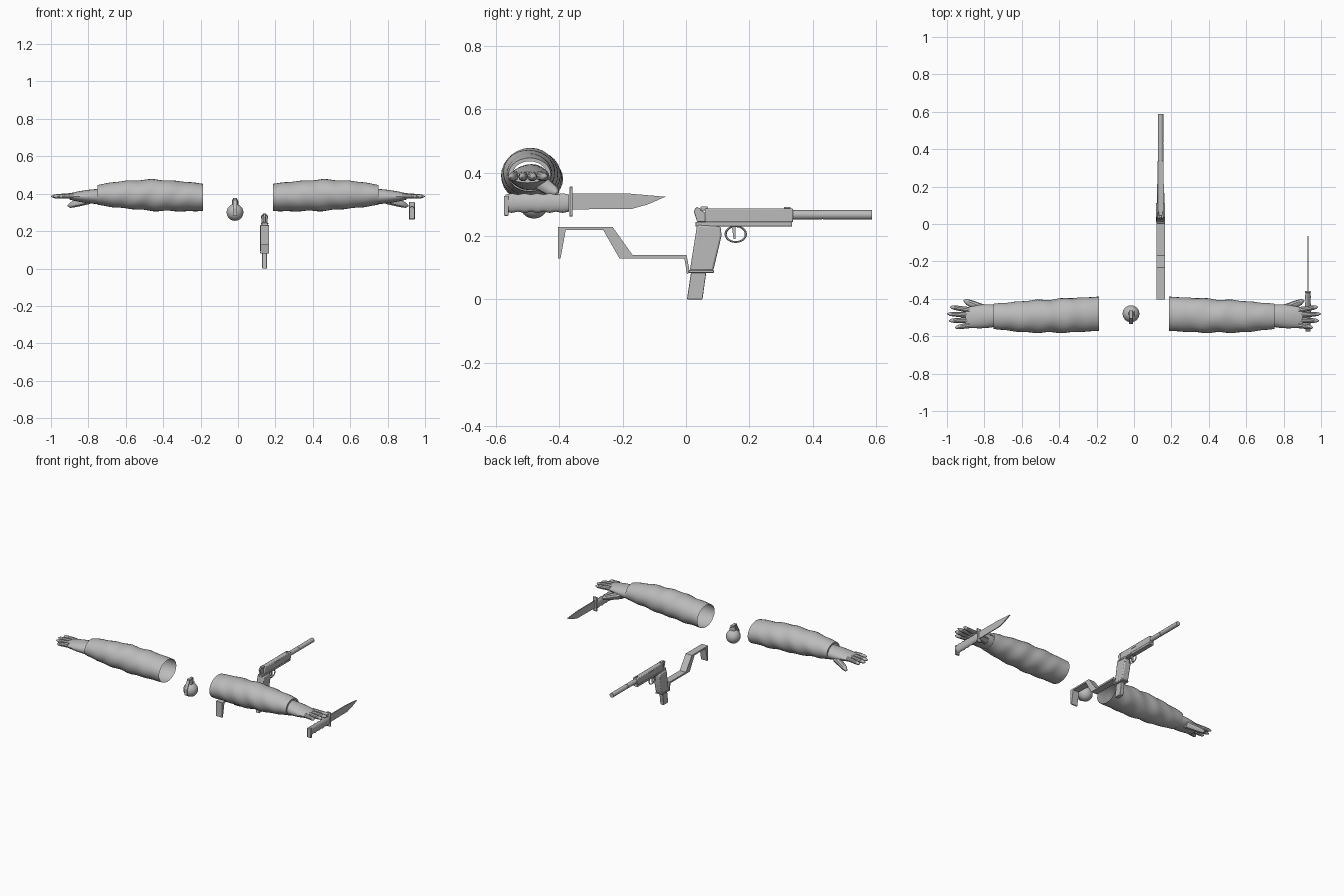
import bpy
import bmesh
from math import sin, cos, pi, tau, radians, sqrt

cube = bpy.data.objects.get("Cube")
if cube:
    bpy.data.objects.remove(cube, do_unlink=True)

grey = bpy.data.materials.new("plain_grey")
grey.use_nodes = True
grey.diffuse_color = (.5, .5, .5, 1)
shader = next(node for node in grey.node_tree.nodes if node.type == 'BSDF_PRINCIPLED')
shader.inputs["Base Color"].default_value = grey.diffuse_color


def finish(name, bm, bevel=0):
    bmesh.ops.recalc_face_normals(bm, faces=bm.faces)
    mesh = bpy.data.meshes.new(name)
    bm.to_mesh(mesh)
    bm.free()
    mesh.materials.append(grey)
    obj = bpy.data.objects.new(name, mesh)
    bpy.context.collection.objects.link(obj)
    bpy.ops.object.select_all(action='DESELECT')
    obj.select_set(True)
    bpy.context.view_layer.objects.active = obj
    bpy.ops.object.shade_smooth_by_angle(angle=radians(35))
    if bevel:
        modifier = obj.modifiers.new("bevel", 'BEVEL')
        modifier.width = bevel
        modifier.segments = 2


def bridge(bm, first, second):
    for i in range(len(first)):
        bm.faces.new((first[i - 1], first[i], second[i], second[i - 1]))


def loft(name, rings, axis=0, sides=16, capped=True, fold=None, mirror=1):
    """Rings are (x, y, z, radius_a, radius_b), set across the given axis."""
    bm = bmesh.new()
    loops = []
    for x, y, z, a, b in rings:
        loop = []
        for i in range(sides):
            angle = tau * i / sides
            swell = fold(x, angle) if fold else 1
            offset = [a * swell * cos(angle), b * swell * sin(angle)]
            offset.insert(axis, 0)
            loop.append(bm.verts.new((mirror * (x + offset[0]), y + offset[1], z + offset[2])))
        loops.append(loop)
    for first, second in zip(loops, loops[1:]):
        bridge(bm, first, second)
    if capped:
        bm.faces.new(loops[0])
        bm.faces.new(loops[-1])
    finish(name, bm)


def plate(name, outline, x, width, bevel=0):
    """Side outline of (y, z) points given thickness across x."""
    bm = bmesh.new()
    near, far = [[bm.verts.new((x + s * width / 2, y, z)) for y, z in outline] for s in (-1, 1)]
    bridge(bm, near, far)
    bm.faces.new(near)
    bm.faces.new(far)
    finish(name, bm, bevel)


def box(name, x, width, back, front, low, high, bevel=0):
    plate(name, [(back, low), (front, low), (front, high), (back, high)], x, width, bevel)


def hoop(name, x, y, z, radius, thickness, squash=1, sides=24):
    """Ring seen round from the side."""
    bm = bmesh.new()
    loops = []
    for i in range(sides):
        around = tau * i / sides
        loop = []
        for j in range(6):
            turn = tau * j / 6
            reach = radius + thickness * cos(turn)
            loop.append(bm.verts.new((x + thickness * sin(turn), y + reach * cos(around),
                                      z + squash * reach * sin(around))))
        loops.append(loop)
    for i in range(sides):
        bridge(bm, loops[i - 1], loops[i])
    finish(name, bm)


def finger(name, start, end, radius, mirror):
    """Tapered tube with a rounded tip."""
    rings = []
    for i in range(9):
        f = i / 8
        r = radius * (1 - f / 3) * sqrt(1 - f ** 8) + .002
        rings.append([p + (q - p) * f for p, q in zip(start, end)] + [r, r])
    loft(name, rings, sides=10, mirror=mirror)


SHOULDER, CUFF, STEPS = .187, .75, 36


def folds(x, angle):
    """Slanting cloth wrinkles that fade towards both hems."""
    fade = min(1, (x - SHOULDER) * 9, (CUFF - x) * 12)
    wave = sin(52 * x + 2.6 * sin(angle)) + .7 * sin(31 * x - 3 * cos(angle))
    return 1 + .026 * max(0, fade) * wave


def sleeve_ring(t):
    bend = .015 * sin(2 * t)
    return (SHOULDER + (CUFF - SHOULDER) * t, -.48 - bend, .38 + bend,
            .092 - .025 * t ** 3, .073 + .012 * sin(pi * t) - .02 * t ** 3)


def palm_ring(t):
    return (.7 + .2 * t, -.488 - .012 * t, .385, .053 + .01 * sin(pi * t), .042 - .025 * t * t)


# Arms: open sleeve with a turned-in cuff, palm, four fingers and a thumb
FINGER_ENDS = {"index": .985, "middle": 1, "ring": .99, "little": .957}
for label, mirror in (("left", 1), ("right", -1)):
    rings = [sleeve_ring(i / STEPS) for i in range(STEPS + 1)]
    x, y, z, a, b = rings[-1]
    rings.append((x, y, z, a * .8, b * .8))
    loft(label + "_sleeve", rings, sides=28, capped=False, fold=folds, mirror=mirror)
    loft(label + "_palm", [palm_ring(i / 8) for i in range(9)], sides=20, mirror=mirror)
    for i, (which, end) in enumerate(FINGER_ENDS.items()):
        start = (.88, -.46 - .027 * i, .389)
        tip = (end, -.443 - .037 * i, .385)
        finger(label + "_" + which + "_finger", start, tip, .014, mirror)
    finger(label + "_thumb", (.79, -.46, .37), (.912, -.41, .335), .024, mirror)

# Knife with a ribbed handle
knife_x = .93
plate("knife_blade", [(-.36, .284), (-.17, .286), (-.12, .3), (-.065, .324), (-.18, .334), (-.36, .334)],
      knife_x, .006)
handle = []
for i in range(11):
    radius = .027 + .004 * (i % 2)
    handle.append((knife_x, -.57 + .02 * i, .304, radius / 2, radius))
loft("knife_handle", handle, axis=1)
box("knife_guard", knife_x, .03, -.368, -.358, .262, .356, bevel=.002)
box("knife_pommel", knife_x, .028, -.575, -.56, .264, .327, bevel=.003)

# Grenade: round body, neck, safety lever and pull ring
grenade_x, grenade_y = -.016, -.48
body = []
for i in range(13):
    angle = pi * (i + .1) / 12.2
    radius = .045 * sin(angle)
    body.append((grenade_x, grenade_y, .3 - .045 * cos(angle), radius, radius))
loft("grenade_body", body, axis=2, sides=24)
loft("grenade_neck", [(grenade_x, grenade_y, z, .016, .016) for z in (.33, .37)], axis=2)
box("lever_top", grenade_x, .02, -.507, -.462, .366, .377, bevel=.002)
plate("lever_slope", [(-.5, .377), (-.5, .366), (-.528, .32), (-.534, .32)], grenade_x, .02)
box("lever_handle", grenade_x, .02, -.534, -.529, .28, .322)
hoop("pull_ring", grenade_x + .018, grenade_y, .345, .014, .002)

# Pistol body
gun_x = .142
box("pistol_slide", gun_x, .034, .06, .338, .243, .287, bevel=.004)
box("pistol_frame", gun_x, .032, .03, .335, .23, .245, bevel=.002)
plate("pistol_grip", [(.035, .235), (.11, .23), (.112, .2), (.086, .09), (.012, .09), (.02, .14)],
      gun_x, .048, bevel=.006)
box("grip_rim", gun_x, .05, .008, .088, .084, .092, bevel=.002)
plate("magazine", [(.018, .1), (.066, .1), (.052, 0), (.003, 0)], gun_x, .025, bevel=.002)
plate("hammer", [(.065, .245), (.035, .245), (.024, .28), (.035, .293), (.065, .27)],
      gun_x, .013, bevel=.002)
box("rear_sight", gun_x, .022, .045, .07, .28, .293, bevel=.003)
box("front_sight", gun_x, .006, .31, .33, .285, .292)
for s in (-1, 1):
    box("slide_port", gun_x + s * .017, .004, .165, .215, .268, .282)
    box("slide_catch", gun_x + s * .017, .006, .11, .165, .237, .243)

# Trigger inside its guard
hoop("trigger_guard", gun_x, .157, .206, .032, .0035, squash=.78)
plate("trigger", [(.145, .23), (.157, .23), (.157, .19), (.15, .19)], gun_x, .01)

# Suppressor in two joined sections
for name, back, front in (("suppressor_base", .33, .43), ("suppressor_tube", .432, .588)):
    loft(name, [(gun_x, y, .267, .0148, .0148) for y in (back, front)], axis=1, sides=20)
loft("suppressor_joint", [(gun_x, y, .267, .013, .013) for y in (.42, .44)], axis=1, sides=20)

# Shoulder stock: hook, lower bar, slope, upper bar and butt
stock_width = .046
plate("stock_hook", [(.012, .085), (.003, .08), (-.005, .13), (.002, .14)], gun_x, stock_width)
box("stock_lower_bar", gun_x, stock_width, -.21, .002, .129, .14)
plate("stock_slope", [(-.262, .22), (-.21, .129), (-.165, .135), (-.232, .229)], gun_x, stock_width)
box("stock_upper_bar", gun_x, stock_width, -.404, -.232, .219, .229)
plate("stock_butt", [(-.404, .229), (-.404, .129), (-.396, .129), (-.378, .229)], gun_x, stock_width)
